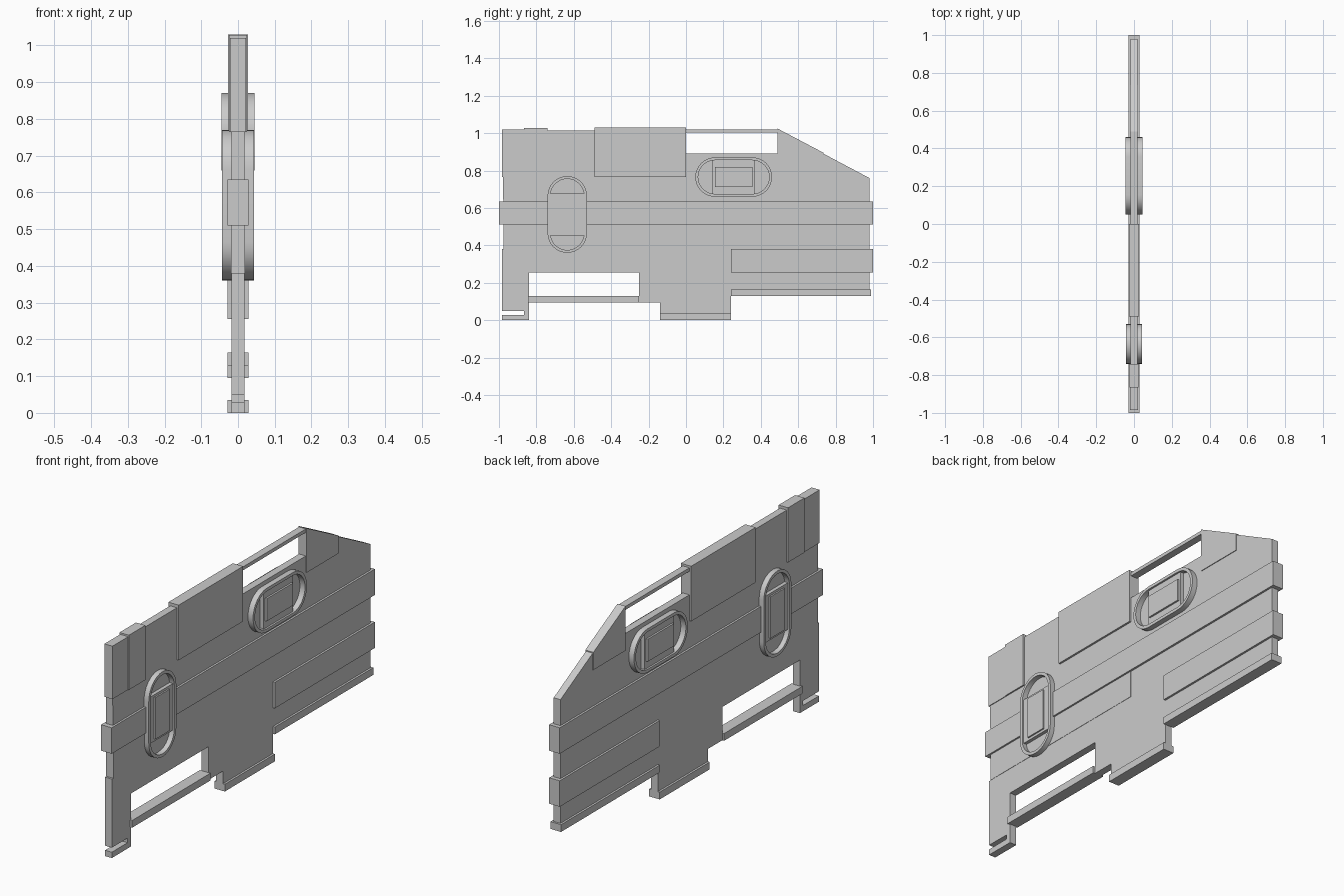
import bpy, bmesh, math

cube = bpy.data.objects.get("Cube")
if cube:
    bpy.data.objects.remove(cube, do_unlink=True)

GREY = (0.6, 0.6, 0.6, 1.0)
mat = bpy.data.materials.new("plain_grey")
mat.use_nodes = True
mat.diffuse_color = GREY
mat.node_tree.nodes["Principled BSDF"].inputs["Base Color"].default_value = GREY


def finish(name, bm):
    bmesh.ops.recalc_face_normals(bm, faces=bm.faces)
    mesh = bpy.data.meshes.new(name)
    bm.to_mesh(mesh)
    bm.free()
    mesh.materials.append(mat)
    obj = bpy.data.objects.new(name, mesh)
    bpy.context.collection.objects.link(obj)
    return obj


def slab(name, outline, half):
    """Extrude a (y, z) outline evenly to both sides of x = 0."""
    bm = bmesh.new()
    face = bm.faces.new([bm.verts.new((-half, y, z)) for y, z in outline])
    ext = bmesh.ops.extrude_face_region(bm, geom=[face])["geom"]
    moved = [v for v in ext if isinstance(v, bmesh.types.BMVert)]
    bmesh.ops.translate(bm, verts=moved, vec=(2 * half, 0, 0))
    return finish(name, bm)


def block(name, y0, y1, z0, z1, half):
    return slab(name, [(y0, z0), (y1, z0), (y1, z1), (y0, z1)], half)


def stadium(cy, cz, radius, straight, upright, steps=16):
    pts = []
    for end in (0, 1):
        shift = -straight if end else straight
        for i in range(steps + 1):
            a = math.pi * (i / steps - 0.5 + end)
            u, v = shift + radius * math.cos(a), radius * math.sin(a)
            pts.append((cy - v, cz + u) if upright else (cy + u, cz + v))
    return pts


def oval_rim(name, cy, cz, upright, half):
    """Raised thin-walled oval rim."""
    bm = bmesh.new()
    loops = []
    for radius, x in ((0.105, -half), (0.105, half), (0.09, half), (0.09, -half)):
        pts = stadium(cy, cz, radius, 0.1, upright)
        loops.append([bm.verts.new((x, y, z)) for y, z in pts])
    for a, b in zip(loops, loops[1:] + loops[:1]):
        for i in range(len(a)):
            j = (i + 1) % len(a)
            bm.faces.new((a[i], a[j], b[j], b[i]))
    obj = finish(name, bm)
    bpy.ops.object.select_all(action='DESELECT')
    obj.select_set(True)
    bpy.context.view_layer.objects.active = obj
    bpy.ops.object.shade_smooth_by_angle(angle=math.radians(35))


# Main plate with feet and open notches
slab("main_plate", [
    (-0.985, 0), (-0.84, 0), (-0.84, 0.255), (-0.25, 0.255), (-0.25, 0.095),
    (-0.14, 0.095), (-0.14, 0), (0.24, 0), (0.24, 0.13), (0.98, 0.13),
    (0.98, 0.76), (0.49, 1.02), (0.49, 0.89), (0, 0.89), (0, 1.015),
    (-0.98, 1.015), (-0.975, 0.38), (-0.985, 0.38), (-0.985, 0.05),
    (-0.865, 0.05), (-0.865, 0.028), (-0.985, 0.028)], 0.018)

# Bars closing the two openings
block("upper_window_bar", -0.01, 0.495, 1.003, 1.02, 0.018)
block("lower_window_bar", -0.845, -0.25, 0.095, 0.13, 0.028)

# Long rails
block("middle_rail", -1, 1, 0.51, 0.635, 0.028)
block("lower_rail", 0.24, 1, 0.255, 0.38, 0.028)
block("bottom_rail", 0.24, 0.99, 0.13, 0.165, 0.028)
block("centre_foot", -0.14, 0.24, 0, 0.035, 0.028)

# Raised panels
block("front_panel", -0.985, -0.74, 0.765, 1.02, 0.0215)
block("front_panel_strip", -0.865, -0.74, 0.765, 1.028, 0.025)
block("upper_panel", -0.49, 0, 0.765, 1.03, 0.0275)
block("side_panel", -0.975, 0, 0.38, 0.51, 0.0195)
slab("sloped_panel", [(0.49, 0.81), (0.735, 0.81), (0.735, 0.895), (0.49, 1.024)], 0.0215)

# Oval fittings: rim, inner pad and raised centre strip
for name, cy, cz, upright, half in (("front_oval", -0.635, 0.565, True, 0.043),
                                    ("rear_oval", 0.255, 0.765, False, 0.045)):
    oval_rim(name + "_rim", cy, cz, upright, half)
    for part, along, across, depth in (("_pad", 0.112, 0.1, 0.036),
                                       ("_strip", 0.1, 0.054, half)):
        dy, dz = (across, along) if upright else (along, across)
        block(name + part, cy - dy, cy + dy, cz - dz, cz + dz, depth)
